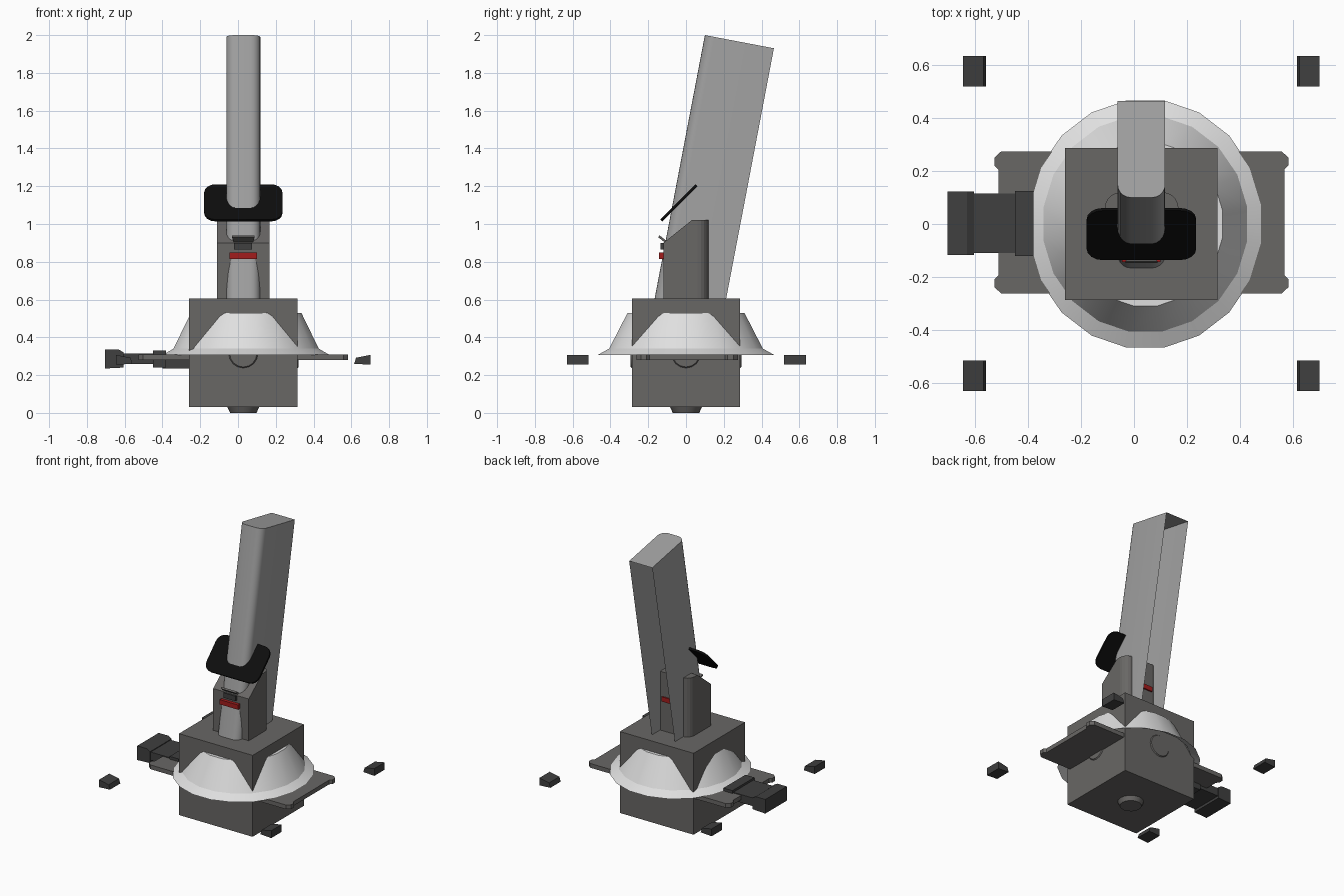
import bpy, bmesh, math
from mathutils import Matrix, Vector

if "Cube" in bpy.data.objects:
    bpy.data.objects.remove(bpy.data.objects["Cube"])

CX = 0.028  # centre line of the body


def material(name, *rgb):
    m = bpy.data.materials.new(name)
    m.use_nodes = True
    m.diffuse_color = (*rgb, 1)
    m.node_tree.nodes["Principled BSDF"].inputs["Base Color"].default_value = (*rgb, 1)
    return m


body_gray = material("body gray", 0.14, 0.135, 0.13)
mast_gray = material("mast gray", 0.36, 0.36, 0.36)
skirt_white = material("pale skirt", 0.74, 0.74, 0.74)
dark = material("dark gray", 0.05, 0.05, 0.05)
black = material("black", 0.004, 0.004, 0.004)
red = material("red", 0.36, 0.012, 0.012)


def finish(bm, name, mat, smooth=False, normals=True):
    if normals:
        bmesh.ops.recalc_face_normals(bm, faces=bm.faces)
    me = bpy.data.meshes.new(name)
    bm.to_mesh(me)
    bm.free()
    ob = bpy.data.objects.new(name, me)
    bpy.context.collection.objects.link(ob)
    me.materials.append(mat)
    if smooth:
        bpy.ops.object.select_all(action="DESELECT")
        ob.select_set(True)
        bpy.context.view_layer.objects.active = ob
        bpy.ops.object.shade_smooth_by_angle(angle=math.radians(32))
    return ob


def box(name, mat, x, y, z):
    """Box from (low, high) ranges on each axis."""
    bm = bmesh.new()
    bmesh.ops.create_cube(bm, size=1)
    for v in bm.verts:
        v.co = [(lo + hi) / 2 + c * (hi - lo) for c, (lo, hi) in zip(v.co, (x, y, z))]
    return finish(bm, name, mat)


def prism(name, mat, outline, depth, matrix, round_edges=None, radius=0, segments=4):
    """Extrude a flat outline along local z; optionally round chosen edges."""
    bm = bmesh.new()
    face = bm.faces.new([bm.verts.new((*p, 0)) for p in outline])
    up = bmesh.ops.extrude_face_region(bm, geom=[face])
    bmesh.ops.translate(bm, vec=(0, 0, depth),
                        verts=[g for g in up["geom"] if isinstance(g, bmesh.types.BMVert)])
    if round_edges:
        edges = [e for e in bm.edges
                 if abs(e.verts[0].co.z - e.verts[1].co.z) > depth / 2 and round_edges(e.verts[0].co)]
        bmesh.ops.bevel(bm, geom=edges, offset=radius, segments=segments, profile=0.5, affect="EDGES")
    bm.transform(matrix)
    return finish(bm, name, mat, smooth=bool(round_edges))


def knob(name, center, axis, r1, r2, depth):
    bm = bmesh.new()
    bmesh.ops.create_cone(bm, cap_ends=True, segments=16, radius1=r1, radius2=r2, depth=depth)
    turn = Vector((0, 0, 1)).rotation_difference(Vector(axis)).to_matrix().to_4x4()
    bm.transform(Matrix.Translation(center) @ turn)
    return finish(bm, name, body_gray, True)


# Cube body with round bosses
box("body", body_gray, (-0.26, 0.315), (-0.287, 0.287), (0.03, 0.605))
knob("bottom_boss", (CX, 0, 0.016), (0, 0, -1), 0.085, 0.07, 0.032)
for label, axis in (("front", (0, -1, 0)), ("back", (0, 1, 0)), ("left", (1, 0, 0)), ("right", (-1, 0, 0))):
    knob(label + "_boss", Vector((CX, 0, 0.315)) + Vector(axis) * 0.287, axis, 0.083, 0.072, 0.012)

# Flared skirt, slightly oval and open below
bm = bmesh.new()
rings = []
for radius, z in ((0.473, 0.307), (0.412, 0.34), (0.313, 0.53)):
    ring = []
    for i in range(20):
        a = math.tau * (i + 0.5) / 20
        ring.append(bm.verts.new((0.043 + 0.945 * radius * math.cos(a), radius * math.sin(a), z)))
    rings.append(ring)
for low, high in zip(rings, rings[1:]):
    for i in range(20):
        j = (i + 1) % 20
        bm.faces.new((low[i], low[j], high[j], high[i]))
bm.faces.new(rings[-1])
finish(bm, "skirt", skirt_white, True, normals=False)

# Side wings: plate with raised, chamfered corner lugs
for side, label in ((1, "left"), (-1, "right")):
    half = [(0.2, 0.268), (0.53, 0.268), (0.555, 0.245), (0.555, 0.215), (0.54, 0.2)]
    outline = [(CX + side * x, y + 0.006) for x, y in half]
    outline += [(CX + side * x, -y + 0.006) for x, y in reversed(half)]
    prism(label + "_wing", body_gray, outline, 0.03, Matrix.Translation((0, 0, 0.28)))

# Clamp arm on the right
arm_frame = Matrix(((1, 0, 0, 0), (0, 0, -1, 0.122), (0, 1, 0, 0), (0, 0, 0, 1)))
prism("arm_head", dark, [(-0.705, 0.235), (-0.605, 0.24), (-0.605, 0.32), (-0.63, 0.335), (-0.705, 0.335)],
      0.24, arm_frame)
box("arm_neck", dark, (-0.61, -0.42), (-0.11, 0.115), (0.258, 0.315))
box("arm_base", dark, (-0.45, -0.38), (-0.12, 0.125), (0.24, 0.33))
box("arm_root", dark, (-0.4, -0.25), (-0.11, 0.115), (0.235, 0.29))

# Four loose feet, sloped toward the inside
for sx in (-1, 1):
    for y in (-0.63, 0.52):
        frame = Matrix(((sx, 0, 0, CX), (0, 0, 1, y), (0, 1, 0, 0), (0, 0, 0, 1)))
        prism("foot", dark, [(0.587, 0.26), (0.673, 0.255), (0.673, 0.307), (0.597, 0.292)], 0.115, frame)

# Leaning hollow mast: rounded front, open back, closed top
bm = bmesh.new()
w, d, r, length = 0.09, 0.372, 0.05, 1.5
section = [(-w, d)]
for cx, start in ((-w + r, 180), (w - r, 270)):
    for i in range(6):
        a = math.radians(start + 18 * i)
        section.append((cx + r * math.cos(a), r + r * math.sin(a)))
section.append((w, d))
top = [bm.verts.new((x, y, 0)) for x, y in section]
bottom = [bm.verts.new((x, y, -length)) for x, y in section]
for i in range(len(section) - 1):
    bm.faces.new((bottom[i], bottom[i + 1], top[i + 1], top[i]))
bm.faces.new(top)
bm.transform(Matrix.Translation((CX, 0.1, 2.0)) @ Matrix.Rotation(math.radians(-10.8), 4, "X"))
finish(bm, "mast", mast_gray, True, normals=False)

# Bracket around the mast foot: sloped front, rounded back
side_frame = Matrix(((0, 0, 1, -0.11), (1, 0, 0, 0), (0, 1, 0, 0), (0, 0, 0, 1)))
bracket = prism("bracket", body_gray,
                [(-0.12, 0.6), (-0.12, 0.9), (0.03, 1.02), (0.12, 1.02), (0.12, 0.6)], 0.278, side_frame)
bm = bmesh.new()
bm.from_mesh(bracket.data)
back_edges = [e for e in bm.edges if all(v.co.y > 0.1 for v in e.verts)
              and abs(e.verts[0].co.z - e.verts[1].co.z) > 0.3]
bmesh.ops.bevel(bm, geom=back_edges, offset=0.06, segments=5, profile=0.5, affect="EDGES")
bm.to_mesh(bracket.data)
bm.free()

# Red band and small clip on the mast
box("red_band", red, (-0.045, 0.1), (-0.143, 0.13), (0.815, 0.848))
box("clip_base", dark, (-0.02, 0.075), (-0.135, -0.09), (0.865, 0.9))
tilt = Matrix.Translation((CX, -0.128, 0.915)) @ Matrix.Rotation(math.radians(-38), 4, "X")
prism("clip_flap", body_gray, [(-0.06, -0.025), (0.06, -0.025), (0.05, 0.025), (-0.05, 0.025)], 0.012, tilt)

# Tilted black panel with rounded corners
tilt = Matrix.Translation((CX, -0.033, 1.107)) @ Matrix.Rotation(math.radians(45), 4, "X")
prism("panel", black, [(-0.207, -0.132), (0.207, -0.132), (0.207, 0.132), (-0.207, 0.132)], 0.014, tilt,
      round_edges=lambda co: True, radius=0.06)
